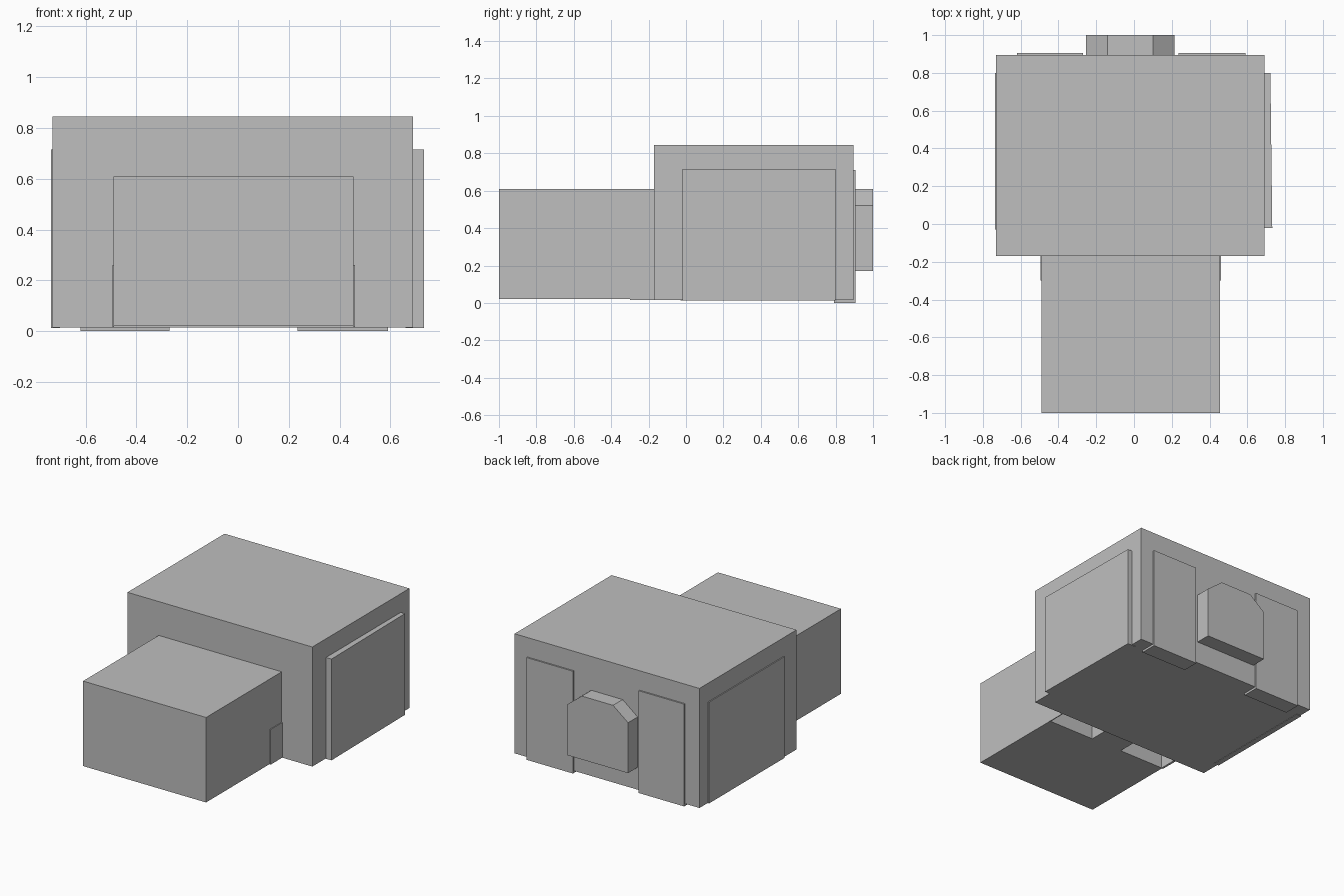
import bpy
import bmesh

default = bpy.data.objects.get("Cube")
if default:
    bpy.data.objects.remove(default, do_unlink=True)

grey = bpy.data.materials.new("plain grey")
grey.use_nodes = True
COLOUR = (0.52, 0.52, 0.52, 1)
grey.diffuse_color = COLOUR
for node in grey.node_tree.nodes:
    if node.type == "BSDF_PRINCIPLED":
        node.inputs["Base Color"].default_value = COLOUR


def prism(name, profile, y0, y1):
    """Extrude an x-z outline from y0 to y1."""
    bm = bmesh.new()
    face = bm.faces.new([bm.verts.new((x, y0, z)) for x, z in profile])
    out = bmesh.ops.extrude_face_region(bm, geom=[face])["geom"]
    moved = [v for v in out if isinstance(v, bmesh.types.BMVert)]
    bmesh.ops.translate(bm, verts=moved, vec=(0, y1 - y0, 0))
    bmesh.ops.recalc_face_normals(bm, faces=bm.faces)
    mesh = bpy.data.meshes.new(name)
    bm.to_mesh(mesh)
    bm.free()
    mesh.materials.append(grey)
    obj = bpy.data.objects.new(name, mesh)
    bpy.context.collection.objects.link(obj)
    return obj


def box(name, x0, x1, y0, y1, z0, z1):
    return prism(name, [(x0, z0), (x1, z0), (x1, z1), (x0, z1)], y0, y1)


# Large hall and lower front wing
box("main_hall", -0.73, 0.69, -0.17, 0.895, 0.015, 0.845)
wing = box("front_wing", -0.49, 0.455, -1.0, -0.16, 0.02, 0.61)

# Recesses under the wing beside the hall, closed by thin side plates
for side, x0, x1 in (("right", -0.485, -0.14), ("left", 0.10, 0.45)):
    cutter = box(side + "_recess_cutter", x0, x1, -0.30, -0.17, -0.1, 0.26)
    cutter.hide_render = True
    cutter.hide_set(True)
    cut = wing.modifiers.new(side + " recess", "BOOLEAN")
    cut.operation = "DIFFERENCE"
    cut.solver = "EXACT"
    cut.object = cutter
box("right_wing_plate", -0.495, -0.489, -0.30, -0.17, 0.016, 0.26)
box("left_wing_plate", 0.454, 0.46, -0.30, -0.17, 0.016, 0.26)

# Apply the recesses and drop the cutters
bpy.context.view_layer.objects.active = wing
for cut in list(wing.modifiers):
    cutter = cut.object
    bpy.ops.object.modifier_apply(modifier=cut.name)
    bpy.data.objects.remove(cutter, do_unlink=True)

# Side wall panels; the left one tapers slightly towards the back
box("right_side_panel", -0.737, -0.70, -0.03, 0.80, 0.012, 0.715)
left_panel = box("left_side_panel", 0.66, 0.732, -0.02, 0.80, 0.012, 0.715)
for v in left_panel.data.vertices:
    if v.co.x > 0.7 and v.co.y > 0:
        v.co.x -= 0.01

# Back wall panels reaching the ground
box("right_back_panel", -0.62, -0.27, 0.79, 0.905, 0, 0.71)
box("left_back_panel", 0.235, 0.59, 0.79, 0.905, 0, 0.71)

# Projecting back block with chamfered top corners
prism("back_block", [(-0.255, 0.17), (0.215, 0.17), (0.215, 0.52),
                     (0.10, 0.61), (-0.14, 0.61), (-0.255, 0.52)], 0.88, 1.0)
